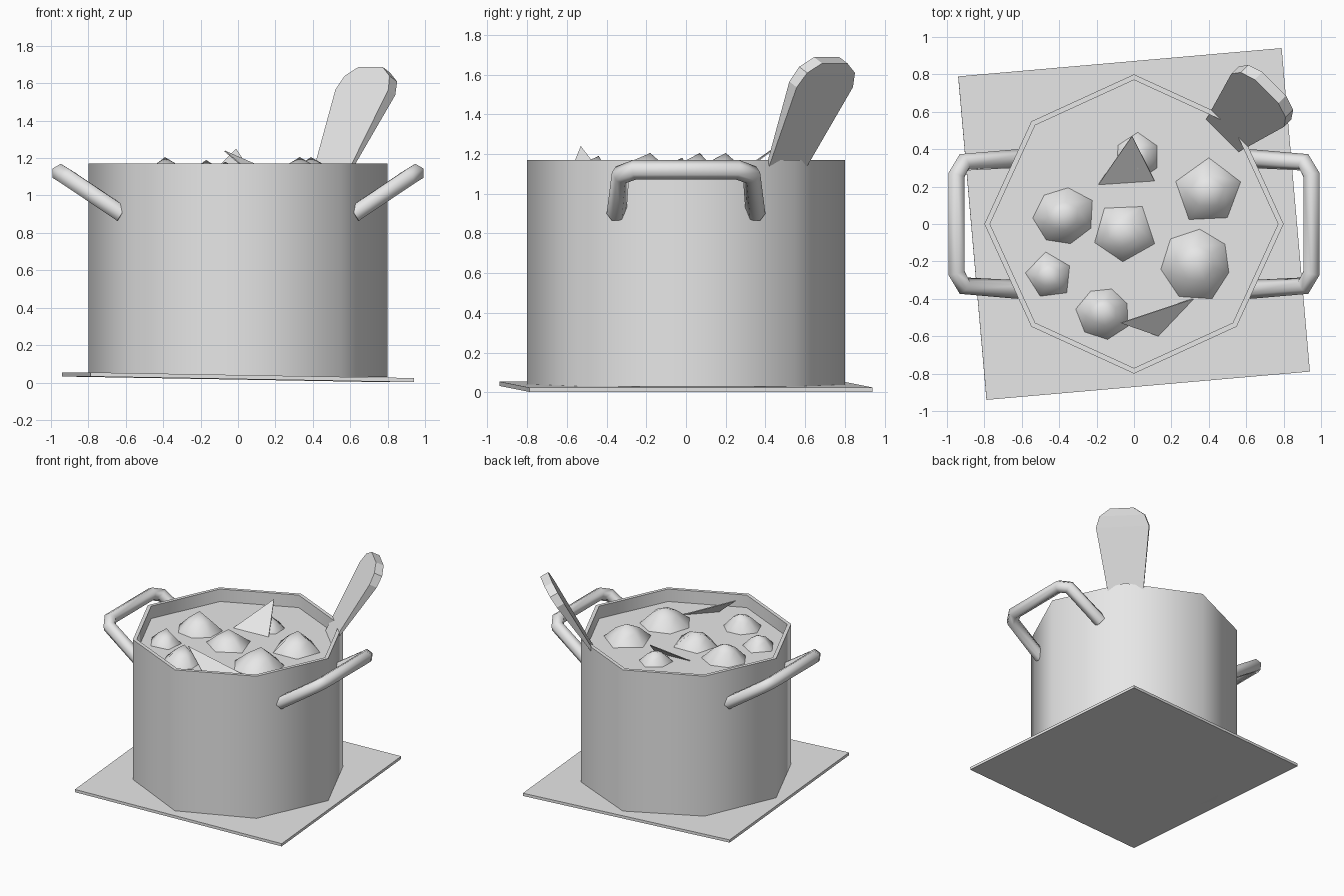
import bpy, bmesh, random
from math import sin, cos, pi, radians
from mathutils import Vector

if "Cube" in bpy.data.objects:
    bpy.data.objects.remove(bpy.data.objects["Cube"])

grey = bpy.data.materials.new("plain_grey")
grey.use_nodes = True
grey.diffuse_color = (0.8, 0.8, 0.8, 1)
grey.node_tree.nodes["Principled BSDF"].inputs["Base Color"].default_value = (0.8, 0.8, 0.8, 1)


def select(ob):
    bpy.ops.object.select_all(action='DESELECT')
    ob.select_set(True)
    bpy.context.view_layer.objects.active = ob


def loft(name, rings, smooth=None, cap_end=True):
    """Skin a list of equal-sized vertex rings; a one-point last ring is an apex."""
    bm = bmesh.new()
    loops = [[bm.verts.new(p) for p in ring] for ring in rings]
    bm.faces.new(loops[0])
    for a, b in zip(loops, loops[1:]):
        n = len(a)
        for i in range(n):
            j = (i + 1) % n
            if len(b) == 1:
                bm.faces.new((a[i], a[j], b[0]))
            else:
                bm.faces.new((a[i], a[j], b[j], b[i]))
    if cap_end and len(loops[-1]) > 2:
        bm.faces.new(loops[-1])
    bmesh.ops.recalc_face_normals(bm, faces=bm.faces)
    mesh = bpy.data.meshes.new(name)
    bm.to_mesh(mesh)
    bm.free()
    mesh.materials.append(grey)
    ob = bpy.data.objects.new(name, mesh)
    bpy.context.collection.objects.link(ob)
    if smooth:
        select(ob)
        bpy.ops.object.shade_smooth_by_angle(angle=radians(smooth))
    return ob


def octagon(radius, z):
    ring = []
    for i in range(8):
        r = radius * (0.97 if i % 2 else 1)
        ring.append((r * cos(i * pi / 4), r * sin(i * pi / 4), z))
    return ring


# Board, turned and slightly tilted
half, thick = 0.868, 0.022
square = [(-half, -half), (half, -half), (half, half), (-half, half)]
board = loft("board", [[(x, y, z) for x, y in square] for z in (0, thick)])
board.rotation_euler = (0, radians(1), radians(5))
board.location.z = 0.017

# Pot with an open rim; the stew surface is the inner floor
FILL = 1.07
loft("pot", [octagon(0.8, 0.03), octagon(0.8, 1.17),
             octagon(0.77, 1.17), octagon(0.77, FILL - 0.02)], smooth=50)
loft("stew", [octagon(0.775, FILL - 0.01), octagon(0.775, FILL)])

# Handles: six-sided bent tubes
leg = [(0.62, 0.35, 0.9), (0.91, 0.33, 1.095), (0.95, 0.26, 1.12)]
path = leg + [(x, -y, z) for x, y, z in reversed(leg)]
for side, name in ((1, "left_handle"), (-1, "right_handle")):
    curve = bpy.data.curves.new(name, 'CURVE')
    curve.dimensions = '3D'
    curve.bevel_depth = 0.05
    curve.bevel_resolution = 1
    curve.use_fill_caps = True
    spline = curve.splines.new('POLY')
    spline.points.add(len(path) - 1)
    for point, (x, y, z) in zip(spline.points, path):
        point.co = (side * x, y, z, 1)
    curve.materials.append(grey)
    ob = bpy.data.objects.new(name, curve)
    bpy.context.collection.objects.link(ob)
    select(ob)
    bpy.ops.object.convert(target='MESH')
    bpy.ops.object.shade_smooth_by_angle(angle=radians(65))

# Spoon: a leaning paddle that widens and thickens towards the top
base = Vector((0.465, 0.465, 1.05))
up = Vector((0.195, 0.195, 0.51)).normalized()
across = Vector((1, -1, 0)).normalized()
back = across.cross(up)
if back.x < 0:
    back = -back
rings = []
for along, width, depth in ((0, 0.12, 0.01), (0.585, 0.2, 0.06), (0.67, 0.17, 0.065), (0.725, 0.09, 0.065)):
    p = base + up * along
    rings.append([p - across * width, p + across * width,
                  p + across * width + back * depth, p - across * width + back * depth])
loft("spoon", rings)

# Vegetable chunks: faceted mounds poking out of the stew
random.seed(4)
chunks = [  # x, y, radius, sides, turn, height
    (-0.38, 0.04, 0.165, 7, 80, 0.135),
    (-0.45, -0.28, 0.125, 5, 100, 0.1),
    (-0.16, -0.47, 0.14, 7, 20, 0.12),
    (0.34, -0.21, 0.19, 7, 35, 0.135),
    (0.40, 0.17, 0.18, 5, 90, 0.135),
    (-0.06, -0.05, 0.165, 5, 270, 0.11),
    (0.02, 0.36, 0.12, 6, 90, 0.09),
]
for k, (x, y, radius, sides, turn, height) in enumerate(chunks):
    rings = []
    wobble = [random.uniform(0.9, 1.1) for _ in range(sides)]
    for scale, z in ((1.05, FILL - 0.02), (1, FILL), (0.5, FILL + height * 0.6)):
        ring = []
        for i, w in enumerate(wobble):
            a = radians(turn) + 2 * pi * i / sides
            ring.append((x + radius * scale * w * cos(a), y + radius * scale * w * sin(a), z))
        rings.append(ring)
    rings.append([(x - 0.01, y + 0.03, FILL + height)])
    loft("vegetable_chunk_%d" % (k + 1), rings, smooth=60)

# Thin shards standing out of the stew
shards = {
    "back_shard": [(-0.19, 0.21, 1.07), (0.11, 0.23, 1.07), (-0.01, 0.47, 1.25)],
    "front_shard": [(0.32, -0.40, 1.07), (-0.07, -0.53, 1.24), (0.13, -0.60, 1.07)],
}
for name, tri in shards.items():
    a, b, c = (Vector(p) for p in tri)
    shift = (b - a).cross(c - a).normalized() * 0.006
    if shift.z > 0:
        shift = -shift
    loft(name, [[a, b, c], [a + shift, b + shift, c + shift]])
